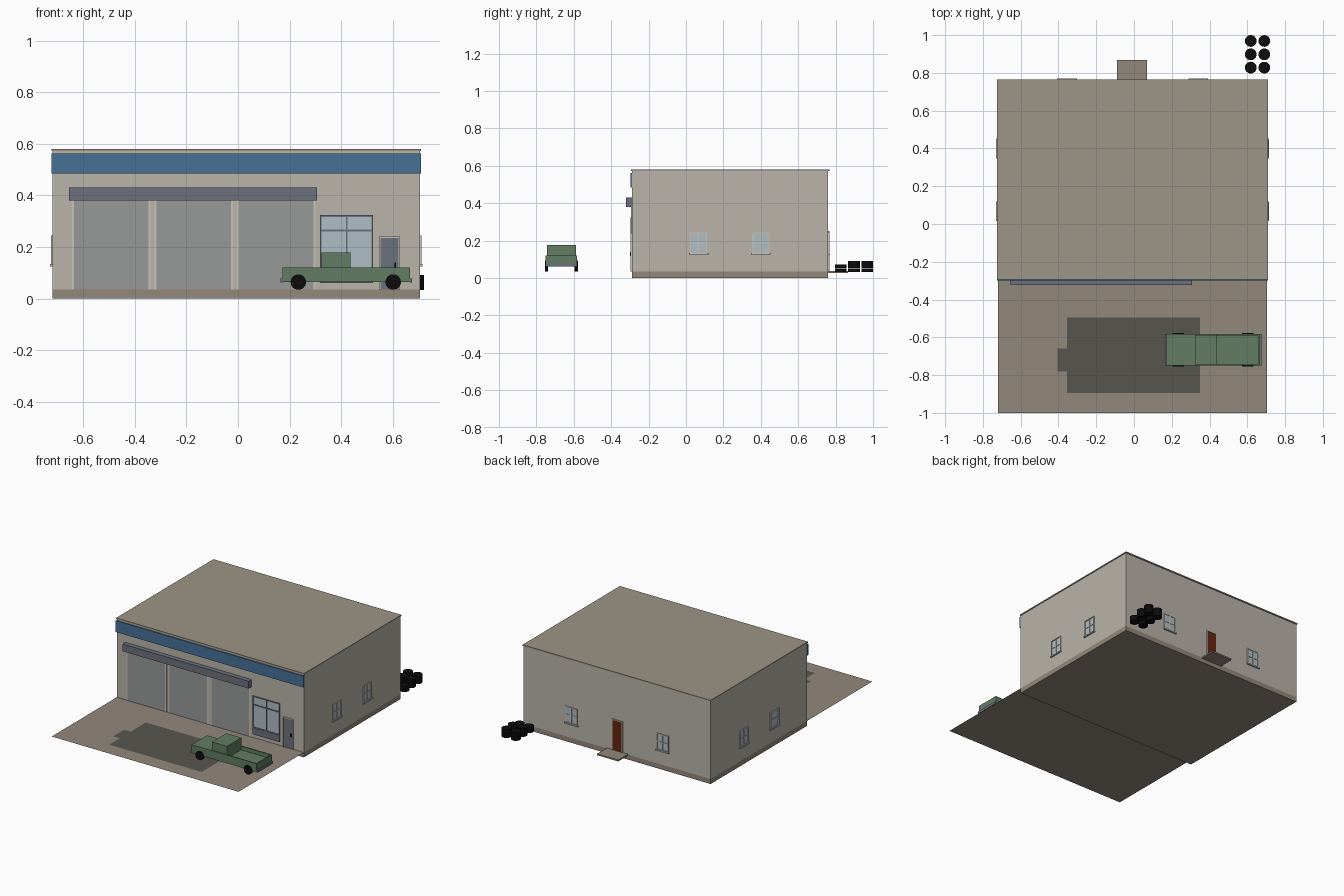
import bpy, bmesh
from math import pi
from mathutils import Matrix

if "Cube" in bpy.data.objects:
    bpy.data.objects.remove(bpy.data.objects["Cube"])


def mat(name, r, g, b):
    m = bpy.data.materials.new(name)
    m.diffuse_color = [(c / 255) ** 2.2 for c in (r, g, b)] + [1]
    m.use_nodes = True
    m.node_tree.nodes["Principled BSDF"].inputs["Base Color"].default_value = m.diffuse_color
    return m


WALL = mat("wall_paint", 184, 178, 168)
STONE = mat("concrete", 146, 135, 122)
ROOF = mat("roof_felt", 156, 147, 133)
BLUE = mat("blue_band", 72, 112, 150)
SLATE = mat("slate", 108, 112, 124)
SHUTTER = mat("shutter", 150, 151, 151)
TRIM = mat("cream_trim", 200, 194, 182)
GLASS = mat("glass", 172, 188, 196)
RED = mat("door_red", 100, 40, 24)
GREEN = mat("truck_green", 98, 124, 100)
BLACK = mat("rubber", 20, 20, 20)
ASPHALT = mat("asphalt", 88, 86, 80)


def finish(name, bm, material, matrix=None):
    if matrix:
        bm.transform(matrix)
    bmesh.ops.recalc_face_normals(bm, faces=bm.faces[:])
    mesh = bpy.data.meshes.new(name)
    bm.to_mesh(mesh)
    bm.free()
    mesh.materials.append(material)
    ob = bpy.data.objects.new(name, mesh)
    bpy.context.collection.objects.link(ob)
    return ob


def box(name, x, y, z, material, matrix=None):
    bm = bmesh.new()
    bmesh.ops.create_cube(bm, size=1)
    for v in bm.verts:
        v.co = [r[0] if c < 0 else r[1] for c, r in zip(v.co, (x, y, z))]
    return finish(name, bm, material, matrix)


def cylinder(name, centre, r, depth, material, along_y=False):
    bm = bmesh.new()
    bmesh.ops.create_cone(bm, cap_ends=True, segments=24, radius1=r, radius2=r, depth=depth)
    m = Matrix.Translation(centre)
    if along_y:
        m = m @ Matrix.Rotation(pi / 2, 4, 'X')
    return finish(name, bm, material, m)


def flat(name, points, z, material):
    bm = bmesh.new()
    bm.faces.new([bm.verts.new((x, y, z)) for x, y in points])
    ob = finish(name, bm, material)
    if ob.data.polygons[0].normal.z < 0:
        ob.data.flip_normals()
    return ob


def frame(name, x, z, w, material, matrix, depth=0.006, bottom=True):
    """Trim running around an opening, on a wall facing local -y."""
    y = (-depth, 0.002)
    box(name + "_left", (x[0] - w, x[0]), y, (z[0], z[1]), material, matrix)
    box(name + "_right", (x[1], x[1] + w), y, (z[0], z[1]), material, matrix)
    box(name + "_top", (x[0] - w, x[1] + w), y, (z[1], z[1] + w), material, matrix)
    if bottom:
        box(name + "_bottom", (x[0] - w, x[1] + w), y, (z[0] - w, z[0]), material, matrix)


# Wall placements: local -y points outwards
X0, X1, Y0, Y1 = -0.72, 0.705, -0.29, 0.76
FRONT = Matrix.Translation((0, Y0, 0))
RIGHT = Matrix.Translation((X1, 0, 0)) @ Matrix.Rotation(pi / 2, 4, 'Z')
LEFT = Matrix.Translation((X0, 0, 0)) @ Matrix.Rotation(-pi / 2, 4, 'Z')
BACK = Matrix.Translation((0, Y1, 0)) @ Matrix.Rotation(pi, 4, 'Z')

# Building shell
box("foundation", (X0, X1), (Y0, Y1), (0, 0.034), STONE)
box("walls", (X0, X1), (Y0, Y1), (0.034, 0.572), WALL)
box("roof", (X0 - 0.004, X1 + 0.004), (Y0 - 0.003, Y1 + 0.006), (0.572, 0.58), ROOF)
box("blue_fascia", (X0 - 0.004, X1 + 0.004), (-0.008, 0.001), (0.485, 0.563), BLUE, FRONT)
box("shutter_housing", (-0.655, 0.307), (-0.032, 0.001), (0.38, 0.43), SLATE, FRONT)

# Forecourt with its dark patch
flat("forecourt", [(X0, -1), (X1, -1), (X1, Y0), (X0, Y0)], 0.034, STONE)
flat("asphalt_patch", [(-0.355, -0.895), (0.35, -0.895), (0.35, -0.495), (-0.355, -0.495),
                       (-0.355, -0.66), (-0.405, -0.66), (-0.405, -0.78), (-0.355, -0.78)],
     0.0355, ASPHALT)

# Three garage shutters
for i in range(3):
    x = (-0.636 + 0.32 * i, -0.348 + 0.32 * i)
    n = f"garage_door_{i + 1}"
    box(n, x, (-0.002, 0.001), (0.034, 0.38), SHUTTER, FRONT)
    frame(n + "_frame", x, (0.034, 0.38), 0.008, TRIM, FRONT, 0.005, bottom=False)

# Shop window with panel below
box("shop_glass", (0.322, 0.52), (-0.002, 0.001), (0.11, 0.318), GLASS, FRONT)
frame("shop_frame", (0.324, 0.518), (0.11, 0.317), 0.006, SLATE, FRONT, 0.007)
box("shop_mullion", (0.419, 0.425), (-0.006, 0.001), (0.11, 0.318), SLATE, FRONT)
box("shop_transom", (0.322, 0.52), (-0.006, 0.001), (0.259, 0.267), SLATE, FRONT)
box("shop_panel", (0.318, 0.524), (-0.008, 0.001), (0.06, 0.104), SLATE, FRONT)

# Doors
box("shop_door", (0.552, 0.622), (-0.003, 0.001), (0.034, 0.235), SLATE, FRONT)
frame("shop_door_frame", (0.552, 0.622), (0.034, 0.235), 0.006, TRIM, FRONT, bottom=False)
box("shop_door_handle", (0.608, 0.613), (-0.01, 0), (0.118, 0.14), BLACK, FRONT)
box("back_door", (-0.025, 0.045), (-0.003, 0.001), (0.034, 0.245), RED, BACK)
frame("back_door_frame", (-0.025, 0.045), (0.034, 0.245), 0.006, WALL, BACK, bottom=False)
box("back_step", (-0.07, 0.09), (-0.107, 0), (0.028, 0.038), STONE, BACK)


# Small sash windows on the side and back walls
def window(name, cx, wall):
    x, z = (cx - 0.04, cx + 0.04), (0.137, 0.238)
    box(name + "_glass", x, (-0.002, 0.001), z, GLASS, wall)
    frame(name + "_frame", x, z, 0.006, TRIM, wall)
    box(name + "_mullion", (cx - 0.003, cx + 0.003), (-0.005, 0.001), z, TRIM, wall)
    box(name + "_bar", x, (-0.005, 0.001), (0.185, 0.191), TRIM, wall)
    box(name + "_sill", (cx - 0.052, cx + 0.052), (-0.01, 0.001), (0.125, 0.133), TRIM, wall)


for side, wall, centres in (("right", RIGHT, (0.067, 0.4)), ("left", LEFT, (-0.067, -0.4)),
                            ("back", BACK, (-0.34, 0.355))):
    for i, c in enumerate(centres):
        window(f"{side}_window_{i + 1}", c, wall)

# Pickup truck: nose at -x, open bed at +x
TY = (-0.75, -0.582)
box("truck_bonnet", (0.172, 0.323), TY, (0.064, 0.121), GREEN)
box("truck_cab_base", (0.323, 0.437), TY, (0.064, 0.121), GREEN)
box("truck_cab", (0.323, 0.437), (-0.744, -0.588), (0.121, 0.178), GREEN)
box("truck_bed_floor", (0.437, 0.668), TY, (0.064, 0.095), GREEN)
for n, y in (("near", (TY[0], TY[0] + 0.009)), ("far", (TY[1] - 0.009, TY[1]))):
    box(f"truck_bed_side_{n}", (0.437, 0.668), y, (0.095, 0.121), GREEN)
box("truck_tailgate", (0.659, 0.668), (TY[0] + 0.009, TY[1] - 0.009), (0.095, 0.121), GREEN)
box("truck_front_bumper", (0.164, 0.172), TY, (0.062, 0.078), SLATE)
box("truck_rear_bumper", (0.668, 0.675), TY, (0.062, 0.078), SLATE)
for i, x in enumerate((0.234, 0.602)):
    for n, y in (("near", -0.746), ("far", -0.586)):
        cylinder(f"truck_wheel_{n}_{i + 1}", (x, y, 0.064), 0.03, 0.018, BLACK, True)

# Stacks of tyres behind the building
for x in (0.618, 0.69):
    for y, count in ((0.828, 2), (0.898, 3), (0.969, 3)):
        for k in range(count):
            cylinder("tyre", (x, y, 0.043 + 0.0192 * k), 0.031, 0.0186, BLACK)
